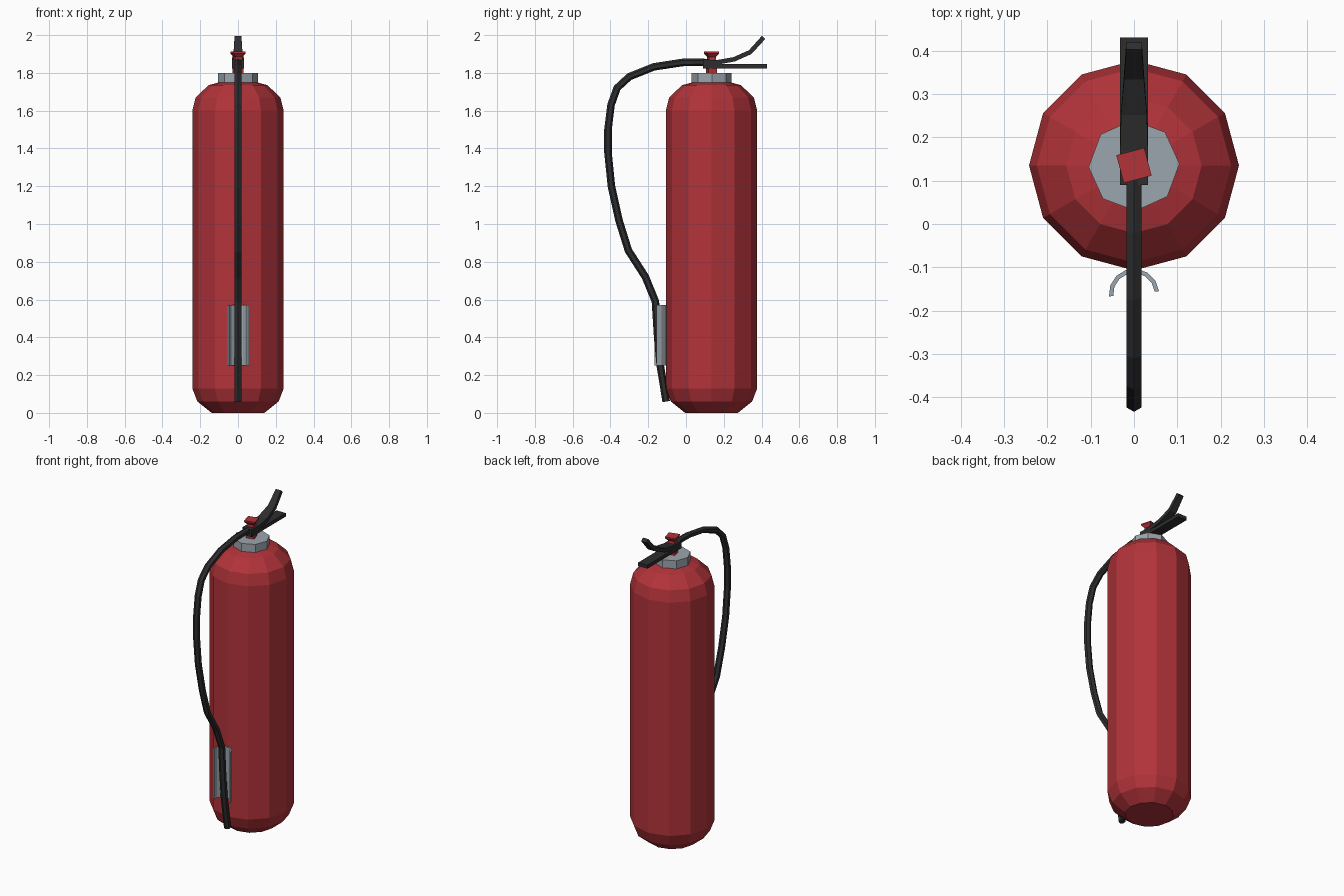
import bpy, bmesh, math
from mathutils import Vector

if "Cube" in bpy.data.objects:
    bpy.data.objects.remove(bpy.data.objects["Cube"])

CY = 0.135  # y of the cylinder axis


def material(name, rgb):
    m = bpy.data.materials.new(name)
    m.diffuse_color = (*rgb, 1)
    m.use_nodes = True
    m.node_tree.nodes["Principled BSDF"].inputs["Base Color"].default_value = m.diffuse_color
    return m


RED = material("red paint", (0.44, 0.033, 0.042))
GREY = material("grey metal", (0.33, 0.38, 0.42))
BLACK = material("black rubber", (0.027, 0.027, 0.028))


def loft(name, rings, mat, closed=False):
    """Skin a list of equal-length rings; cap the ends."""
    bm = bmesh.new()
    vs = [[bm.verts.new(p) for p in r] for r in rings]
    n = len(rings[0])
    for a, b in zip(vs, vs[1:]):
        for i in range(n):
            j = (i + 1) % n
            bm.faces.new((a[i], a[j], b[j], b[i]))
    bm.faces.new(vs[0])
    bm.faces.new(vs[-1])
    bmesh.ops.recalc_face_normals(bm, faces=bm.faces)
    me = bpy.data.meshes.new(name)
    bm.to_mesh(me)
    bm.free()
    me.materials.append(mat)
    ob = bpy.data.objects.new(name, me)
    bpy.context.collection.objects.link(ob)
    return ob


def lathe(name, profile, sides, mat, turn=0.0):
    """Turn (radius, z) points about the cylinder axis."""
    angles = [math.radians(turn) + math.tau * i / sides for i in range(sides)]
    return loft(name, [[(r * math.cos(a), CY + r * math.sin(a), z) for a in angles]
                       for r, z in profile], mat)


def path_frames(path):
    """(point, normal) pairs along a path of (y, z) points."""
    pts = [Vector((0, y, z)) for y, z in path]
    for i, p in enumerate(pts):
        t = (pts[min(i + 1, len(pts) - 1)] - pts[max(i - 1, 0)]).normalized()
        yield p, Vector((0, -t.z, t.y))


# pressure cylinder
lathe("cylinder", [(0.14, 0), (0.215, 0.06), (0.242, 0.13), (0.242, 1.60),
                   (0.224, 1.67), (0.156, 1.735), (0.10, 1.75)], 12, RED)

# neck collar and valve knob
lathe("collar", [(0.105, 1.745), (0.105, 1.80)], 8, GREY, 2)
lathe("valve_knob", [(0.034, 1.79), (0.034, 1.83), (0.026, 1.885),
                     (0.047, 1.903), (0.047, 1.912)], 4, RED, 60)

# lower carrying handle
loft("lower_handle", [[(-0.032, y, 1.824), (0.032, y, 1.824),
                       (0.032, y, 1.846), (-0.032, y, 1.846)] for y in (0.09, 0.43)], BLACK)

# bent squeeze lever, tapering to its tip
lever = [(0.09, 1.858), (0.17, 1.857), (0.255, 1.872), (0.34, 1.910), (0.411, 1.988)]
widths = [0.032, 0.032, 0.030, 0.023, 0.018]
h = 0.012
loft("squeeze_lever", [[p + n * s + Vector((x * w, 0, 0))
                        for x, s in ((-1, -h), (1, -h), (1, h), (-1, h))]
                       for (p, n), w in zip(path_frames(lever), widths)], BLACK)

# six-sided hose
hose = [(0.14, 1.853), (0.07, 1.856), (-0.02, 1.855), (-0.17, 1.832), (-0.30, 1.78),
        (-0.365, 1.72), (-0.397, 1.63), (-0.413, 1.50), (-0.413, 1.38), (-0.395, 1.20),
        (-0.355, 1.02), (-0.305, 0.86), (-0.215, 0.72), (-0.162, 0.59), (-0.150, 0.40),
        (-0.136, 0.25), (-0.105, 0.06)]
loft("hose", [[p + n * 0.02 * math.cos(a) + Vector((0.02 * math.sin(a), 0, 0))
               for a in (math.tau * i / 6 for i in range(6))]
              for p, n in path_frames(hose)], BLACK)

# curved hose clip, open to the front
arc = [math.radians(6 + 180 * i / 7) for i in range(8)]
section = [(r * math.cos(a), -0.161 + r * math.sin(a))
           for r, angs in ((0.058, arc), (0.048, arc[::-1])) for a in angs]
loft("hose_clip", [[(x, y, z) for x, y in section] for z in (0.25, 0.57)], GREY)
